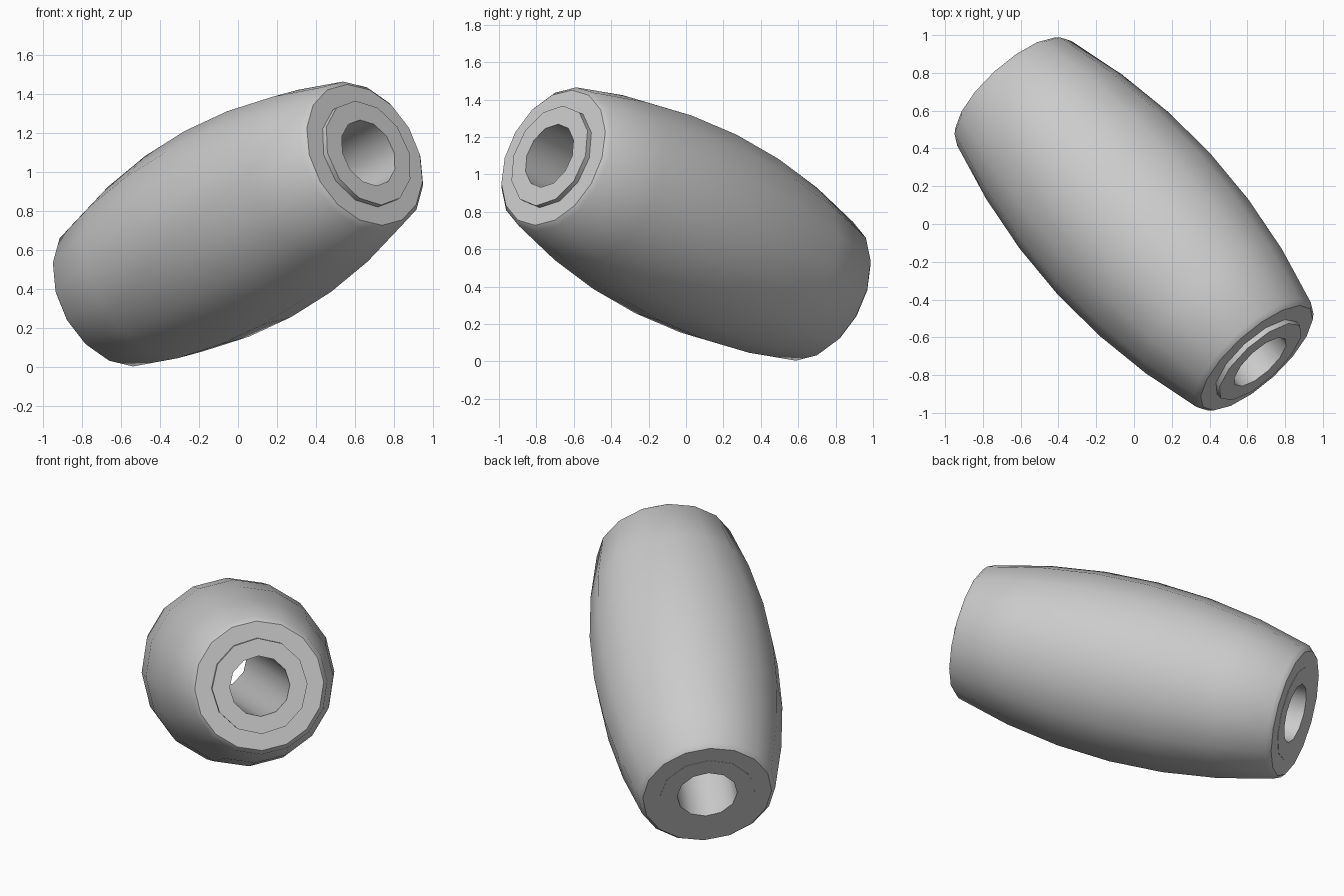
import bpy
import bmesh
import math
from mathutils import Matrix, Vector

cube = bpy.data.objects.get("Cube")
if cube:
    bpy.data.objects.remove(cube, do_unlink=True)

AXIS = Vector((0.634, -0.692, 0.346)).normalized()
CENTRE = Vector((0, 0, 0.735))
PLACE = Matrix.Translation(CENTRE) @ AXIS.to_track_quat('Z', 'Y').to_matrix().to_4x4()

grey = bpy.data.materials.new("plain grey")
grey.use_nodes = True
COLOUR = (0.6, 0.6, 0.6, 1)
grey.diffuse_color = COLOUR
grey.node_tree.nodes["Principled BSDF"].inputs["Base Color"].default_value = COLOUR


def lathe(name, profile, sides):
    """Spin a closed (radius, height) profile into a hollow solid along the tilted axis."""
    bm = bmesh.new()
    rings = []
    for i in range(sides):
        a = math.tau * i / sides
        rings.append([bm.verts.new((r * math.cos(a), r * math.sin(a), h)) for r, h in profile])
    n = len(profile)
    for i in range(sides):
        here, there = rings[i], rings[(i + 1) % sides]
        for j in range(n):
            k = (j + 1) % n
            bm.faces.new((here[j], there[j], there[k], here[k]))
    bmesh.ops.recalc_face_normals(bm, faces=bm.faces)
    bm.transform(PLACE)
    mesh = bpy.data.meshes.new(name)
    bm.to_mesh(mesh)
    bm.free()
    mesh.materials.append(grey)
    obj = bpy.data.objects.new(name, mesh)
    bpy.context.collection.objects.link(obj)
    bpy.ops.object.select_all(action='DESELECT')
    obj.select_set(True)
    bpy.context.view_layer.objects.active = obj
    bpy.ops.object.shade_smooth_by_angle(angle=math.radians(35))
    return obj


# Bulging barrel wall with softened rims
HALF, MID, END, STEPS = 1.0, 0.55, 0.41, 6
wall = []
for s in range(STEPS + 1):
    t = 2 * s / STEPS - 1
    wall.append((MID - (MID - END) * t * t, HALF * t))
rim = HALF + 0.025
profile = [(0.24, -rim), (END - 0.025, -rim)] + wall + [(END - 0.025, rim), (0.24, rim)]
lathe("barrel_body", profile, 16)

# Inner sleeve: flush at the back end, standing proud at the front
lathe("bore_sleeve", [(0.18, -rim - 0.002), (0.285, -rim - 0.002),
                      (0.285, rim + 0.03), (0.18, rim + 0.03)], 12)
